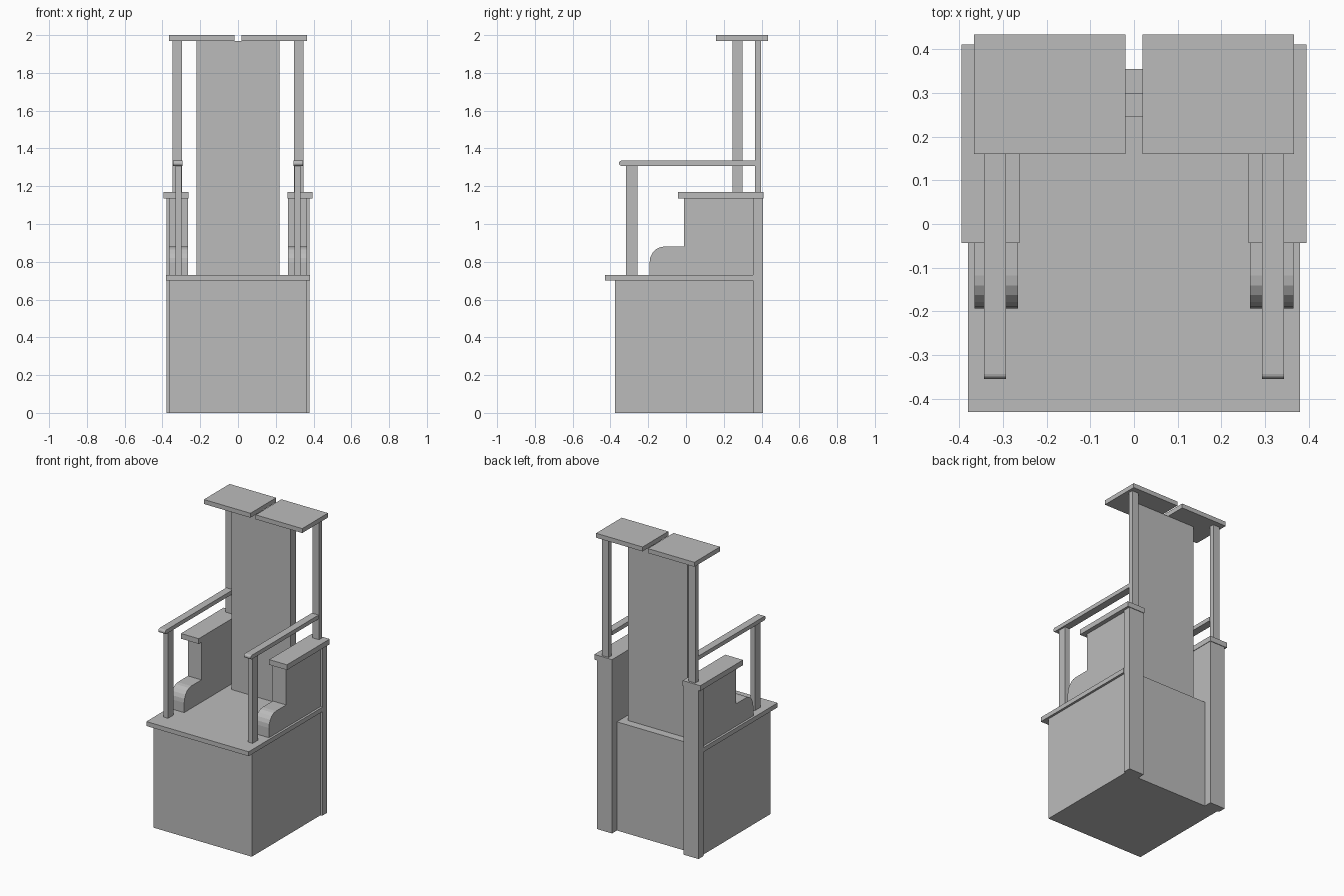
import bpy, bmesh, math

if "Cube" in bpy.data.objects:
    bpy.data.objects.remove(bpy.data.objects["Cube"])

# One plain grey for everything
grey = bpy.data.materials.new("plain grey")
grey.diffuse_color = (0.5, 0.5, 0.5, 1)
grey.use_nodes = True
grey.node_tree.nodes["Principled BSDF"].inputs["Base Color"].default_value = grey.diffuse_color


def extrude_x(name, profile, x0, x1):
    """Solid from a (y, z) outline, stretched between two x positions."""
    bm = bmesh.new()
    face = bm.faces.new([bm.verts.new((x0, y, z)) for y, z in profile])
    new = bmesh.ops.extrude_face_region(bm, geom=[face])["geom"]
    verts = [g for g in new if isinstance(g, bmesh.types.BMVert)]
    bmesh.ops.translate(bm, verts=verts, vec=(x1 - x0, 0, 0))
    bmesh.ops.recalc_face_normals(bm, faces=bm.faces)
    mesh = bpy.data.meshes.new(name)
    bm.to_mesh(mesh)
    bm.free()
    mesh.materials.append(grey)
    obj = bpy.data.objects.new(name, mesh)
    bpy.context.collection.objects.link(obj)
    return obj


def box(name, x, y, z):
    return extrude_x(name, [(y[0], z[0]), (y[1], z[0]), (y[1], z[1]), (y[0], z[1])], *x)


def arc(cy, cz, ry, rz, a0, a1, steps):
    return [(cy + ry * math.cos(math.radians(a0 + (a1 - a0) * i / steps)),
             cz + rz * math.sin(math.radians(a0 + (a1 - a0) * i / steps)))
            for i in range(steps + 1)]


# Central parts
box("base", (-0.365, 0.365), (-0.375, 0.355), (0, 0.70))
box("seat", (-0.38, 0.38), (-0.43, 0.355), (0.70, 0.73))
box("backrest", (-0.22, 0.22), (0.245, 0.30), (0.73, 1.97))

# Arm panel outline: curved toe, step, then full height
panel = ([(0.355, 0.73), (-0.193, 0.73)]
         + arc(-0.118, 0.795, 0.075, 0.085, 180, 90, 5)
         + [(-0.01, 0.88), (-0.01, 1.135), (0.355, 1.135)])
# Rail outline with a rounded front end
rail = [(0.365, 1.308)] + arc(-0.343, 1.3215, 0.012, 0.0135, 270, 90, 6) + [(0.365, 1.335)]

# Parts repeated on both sides
for side, s in (("left", -1), ("right", 1)):
    def sx(a, b):
        return (s * a, s * b)
    box(side + "_pillar", sx(0.265, 0.378), (0.355, 0.407), (0, 1.135))
    extrude_x(side + "_arm_panel", panel, *sx(0.265, 0.365))
    box(side + "_arm_cap", sx(0.262, 0.394), (-0.043, 0.411), (1.135, 1.17))
    box(side + "_roof_post", sx(0.297, 0.347), (0.365, 0.397), (1.17, 1.97))
    box(side + "_front_post", sx(0.298, 0.331), (-0.317, -0.258), (0.73, 1.31))
    extrude_x(side + "_rail", rail, *sx(0.293, 0.343))
    box(side + "_roof", sx(0.0195, 0.3655), (0.16, 0.433), (1.97, 2.0))
